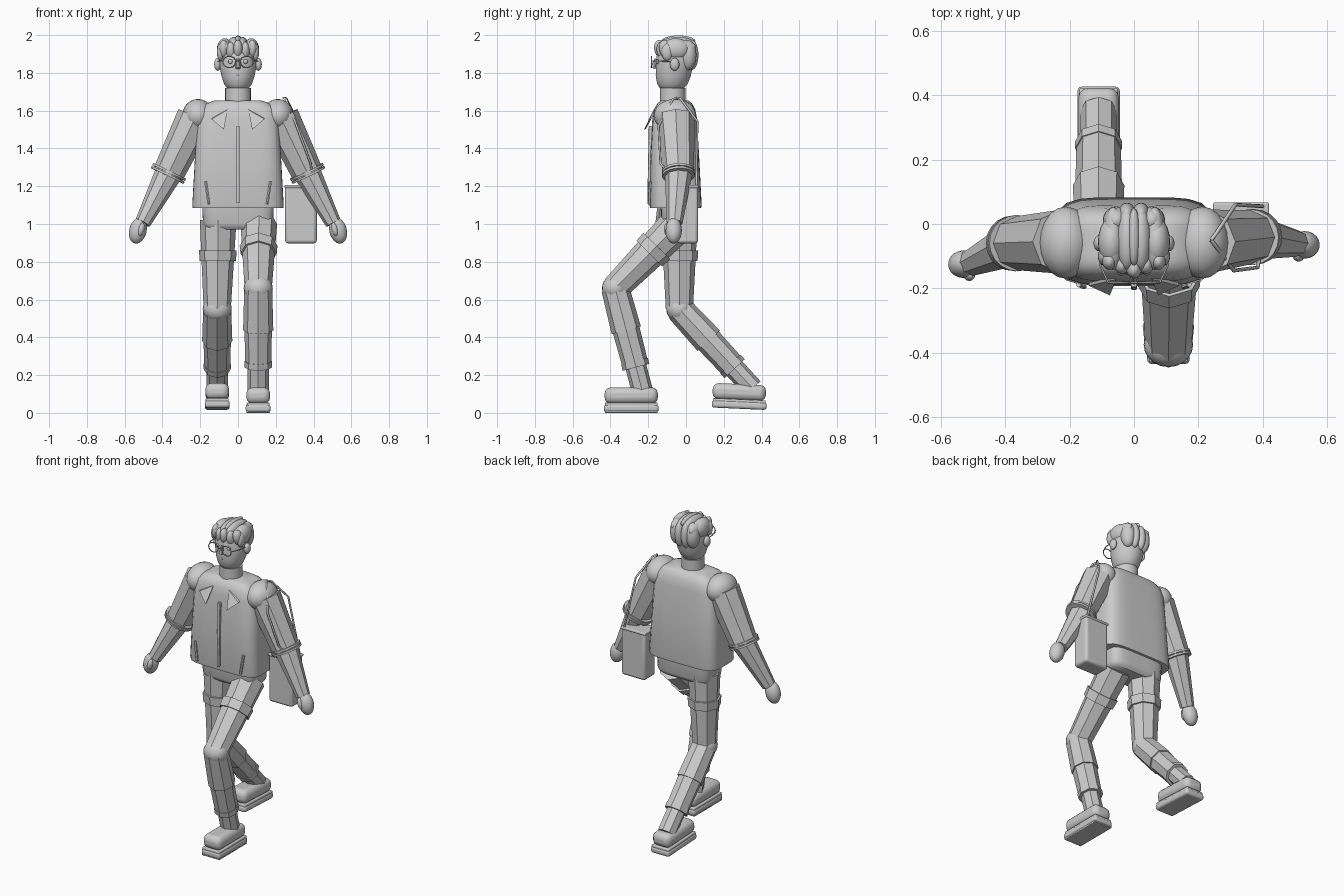
import bpy, bmesh, math
from mathutils import Vector, Matrix

if "Cube" in bpy.data.objects:
    bpy.data.objects.remove(bpy.data.objects["Cube"], do_unlink=True)

grey = bpy.data.materials.new("plain grey")
grey.use_nodes = True
grey.diffuse_color = (0.6, 0.6, 0.6, 1)
grey.node_tree.nodes["Principled BSDF"].inputs["Base Color"].default_value = (0.6, 0.6, 0.6, 1)


def finish(name, bm, angle=35, bevel=0):
    bmesh.ops.recalc_face_normals(bm, faces=bm.faces)
    mesh = bpy.data.meshes.new(name)
    bm.to_mesh(mesh)
    bm.free()
    ob = bpy.data.objects.new(name, mesh)
    bpy.context.collection.objects.link(ob)
    mesh.materials.append(grey)
    if bevel:
        mod = ob.modifiers.new("round", "BEVEL")
        mod.width, mod.segments = bevel, 3
    bpy.ops.object.select_all(action="DESELECT")
    ob.select_set(True)
    bpy.context.view_layer.objects.active = ob
    bpy.ops.object.shade_smooth_by_angle(angle=math.radians(angle))
    return ob


def ball(name, centre, radii, tilt=(0, 0, 0)):
    bm = bmesh.new()
    bmesh.ops.create_uvsphere(bm, u_segments=20, v_segments=12, radius=1)
    turn = Matrix.Rotation(tilt[2], 4, "Z") @ Matrix.Rotation(tilt[1], 4, "Y") @ Matrix.Rotation(tilt[0], 4, "X")
    bm.transform(Matrix.Translation(centre) @ turn @ Matrix.Diagonal((*radii, 1)))
    return finish(name, bm, 60)


def limb(name, a, b, r1, r2, sides=8, flat=1.0):
    """Tapered prism from a to b; flat scales its depth."""
    a, b = Vector(a), Vector(b)
    axis = b - a
    bm = bmesh.new()
    bmesh.ops.create_cone(bm, cap_ends=True, segments=sides, radius1=r1, radius2=r2, depth=axis.length)
    across = Vector((0, 1, 0)).cross(axis).normalized()
    if abs(axis.normalized().y) > 0.9:
        across = Vector((1, 0, 0))
    depth = axis.normalized().cross(across)
    rot = Matrix((across, depth, axis.normalized())).transposed().to_4x4()
    bm.transform(Matrix.Translation((a + b) / 2) @ rot @ Matrix.Diagonal((1, flat, 1, 1)))
    return finish(name, bm, 35 if sides < 12 else 50)


def box(name, centre, size, bevel=0.02, tilt=0, axis="X"):
    bm = bmesh.new()
    bmesh.ops.create_cube(bm, size=1)
    bm.transform(Matrix.Translation(centre) @ Matrix.Rotation(tilt, 4, axis) @ Matrix.Diagonal((*size, 1)))
    return finish(name, bm, 40, bevel)


def loft(name, rings, power=5, n=40):
    """Stack of rounded rectangles: (z, half width, centre y, half depth)."""
    bm = bmesh.new()
    loops = []
    for z, w, cy, d in rings:
        loop = []
        for i in range(n):
            t = 2 * math.pi * i / n
            c, s = math.cos(t), math.sin(t)
            k = (abs(c) ** power + abs(s) ** power) ** (-1 / power)
            loop.append(bm.verts.new((w * c * k, cy + d * s * k, z)))
        loops.append(loop)
    for lo, hi in zip(loops, loops[1:]):
        for i in range(n):
            bm.faces.new((lo[i], lo[(i + 1) % n], hi[(i + 1) % n], hi[i]))
    bm.faces.new(loops[0])
    bm.faces.new(loops[-1])
    return finish(name, bm, 40)


def wire(name, points, radius, closed=False):
    curve = bpy.data.curves.new(name, "CURVE")
    curve.dimensions = "3D"
    curve.bevel_depth, curve.bevel_resolution = radius, 2
    line = curve.splines.new("POLY")
    line.points.add(len(points) - 1)
    for p, co in zip(line.points, points):
        p.co = (*co, 1)
    line.use_cyclic_u = closed
    curve.materials.append(grey)
    bpy.context.collection.objects.link(bpy.data.objects.new(name, curve))


def mix(a, b, t):
    return Vector(a).lerp(Vector(b), t)


# Jacket and hips
loft("jacket", [(1.085, .24, -.055, .135), (1.1, .242, -.055, .138), (1.35, .228, -.06, .13),
                (1.56, .215, -.06, .118), (1.61, .195, -.06, .108), (1.64, .165, -.06, .09),
                (1.655, .12, -.06, .07)])
loft("hips", [(.97, .16, -.035, .075), (.985, .178, -.035, .09), (1.0, .185, -.035, .095), (1.1, .19, -.035, .1)])
box("zip", (0, -.192, 1.315), (.018, .018, .41), .004, -.02)
for s, side in ((1, "left"), (-1, "right")):
    limb(side + "_pocket_edge", (s * .172, -.189, 1.225), (s * .155, -.195, 1.105), .008, .008, 6)
    # Collar flap
    bm = bmesh.new()
    corners = [(s * .14, -.192, 1.555), (s * .055, -.172, 1.605), (s * .075, -.222, 1.5)]
    tri = bm.faces.new([bm.verts.new(c) for c in corners])
    extra = bmesh.ops.extrude_face_region(bm, geom=[tri])["geom"]
    bmesh.ops.translate(bm, vec=(0, .01, .004), verts=[v for v in extra if isinstance(v, bmesh.types.BMVert)])
    finish(side + "_collar", bm)

# Head
limb("neck", (0, -.07, 1.62), (0, -.07, 1.72), .068, .068, 24)
loft("head", [(1.705, .035, -.075, .04), (1.715, .055, -.075, .06), (1.74, .073, -.072, .08),
              (1.78, .087, -.068, .092), (1.83, .097, -.062, .098), (1.89, .1, -.055, .1),
              (1.94, .085, -.055, .088), (1.97, .05, -.055, .05)], 2)
limb("nose", (0, -.158, 1.875), (0, -.175, 1.825), .007, .014, 8)
wire("mouth", [(-.028, -.151, 1.792), (0, -.158, 1.788), (.028, -.151, 1.792)], .004)
for s, side in ((1, "left"), (-1, "right")):
    ball(side + "_ear", (s * .108, -.06, 1.845), (.018, .025, .034))
    ball(side + "_eye", (s * .04, -.15, 1.86), (.012, .01, .012))
    rim = [(s * .046 + .034 * math.cos(i * math.pi / 10), -.183, 1.858 + .03 * math.sin(i * math.pi / 10))
           for i in range(20)]
    wire(side + "_lens_rim", rim, .003, True)
    wire(side + "_glasses_arm", [(s * .08, -.183, 1.862), (s * .104, -.13, 1.862), (s * .108, -.05, 1.86)], .003)
wire("glasses_bridge", [(-.013, -.183, 1.862), (.013, -.183, 1.862)], .003)

# Hair locks: fringe, crown, sides and back
for i in range(5):
    x = (i - 2) * .038
    ball("fringe_lock", (x, -.135 + abs(x) * .35, 1.925 - (i % 2) * .01), (.025, .033, .05), (.25, 0, 0))
for i in range(4):
    x = (i - 1.5) * .043
    ball("crown_lock", (x, -.045, 1.955 - abs(x) * .3), (.032, .098, .042))
ball("crown_middle_lock", (0, -.04, 1.968), (.02, .09, .03))
for s in (1, -1):
    ball("side_lock", (s * .07, -.055, 1.925), (.042, .075, .058))
    ball("temple_lock", (s * .092, -.1, 1.91), (.02, .03, .045))
    ball("outer_back_lock", (s * .055, .01, 1.895), (.042, .045, .08))
    ball("inner_back_lock", (s * .022, .03, 1.895), (.028, .036, .08))

# Arms with sleeves, cuffs and hands
for s, side, ey, hy in ((1, "left", -.04, -.065), (-1, "right", -.06, -.125)):
    shoulder, elbow = (s * .225, -.055, 1.565), (s * .372, ey, 1.26)
    wrist = (s * .505, hy + .005, 1.005)
    ball(side + "_shoulder", (s * .212, -.058, 1.575), (.083, .112, .087))
    limb(side + "_sleeve", shoulder, elbow, .1, .083, 8, 1.0)
    for t in (.95, 1.0):
        limb(side + "_cuff", mix(shoulder, elbow, t - .018), mix(shoulder, elbow, t + .018), .097, .096, 20, .9)
    limb(side + "_forearm", mix(elbow, wrist, -.08), wrist, .074, .042)
    ball(side + "_hand", (s * .53, hy, .965), (.046, .043, .07), (0, s * -.25, 0))
    ball(side + "_thumb", (s * .512, hy - .034, .972), (.016, .018, .036), (0, s * -.25, 0))

# Legs: hip, knee and ankle set the stride
strides = (("left", (.11, -.04, 1.0), (.107, -.375, .66), (.107, -.235, .13), -.29, 0),
           ("right", (-.105, -.035, 1.02), (-.11, -.035, .55), (-.11, .335, .15), .282, -.045))
for side, hip, knee, ankle, foot_y, tilt in strides:
    limb(side + "_thigh", hip, knee, .097, .072)
    limb(side + "_thigh_band", mix(hip, knee, .34), mix(hip, knee, .46), .1, .096)
    ball(side + "_knee", knee, (.077, .07, .07))
    limb(side + "_upper_shin", knee, mix(knee, ankle, .42), .074, .08)
    limb(side + "_lower_shin", mix(knee, ankle, .36), mix(knee, ankle, .77), .073, .069)
    limb(side + "_hem", mix(knee, ankle, .73), mix(knee, ankle, .79), .073, .073)
    limb(side + "_ankle", mix(knee, ankle, .7), mix(knee, ankle, 1.05), .056, .056)
    # Shoe
    up = .018 if tilt else 0
    box(side + "_sole", (ankle[0], foot_y, .024 + up), (.132, .29, .04), .014, tilt)
    box(side + "_welt", (ankle[0], foot_y, .044 + up), (.122, .28, .02), .006, tilt)
    box(side + "_shoe", (ankle[0], foot_y, .092 + up), (.126, .282, .085), .032, tilt)
box("left_tread", (.107, -.29, .006), (.125, .28, .012), .004)

# Shoulder bag and strap
box("bag", (.333, .008, 1.05), (.168, .112, .305), .016)
box("bag_flap", (.333, .008, 1.198), (.174, .118, .016), .006)
top = (.24, -.05, 1.668)
wire("back_strap", [top, (.255, -.03, 1.665), (.315, .06, 1.545), (.4, .055, 1.2)], .006)
wire("front_strap", [top, (.255, -.07, 1.66), (.31, -.145, 1.52), (.385, -.135, 1.32), (.4, -.03, 1.2)], .006)
